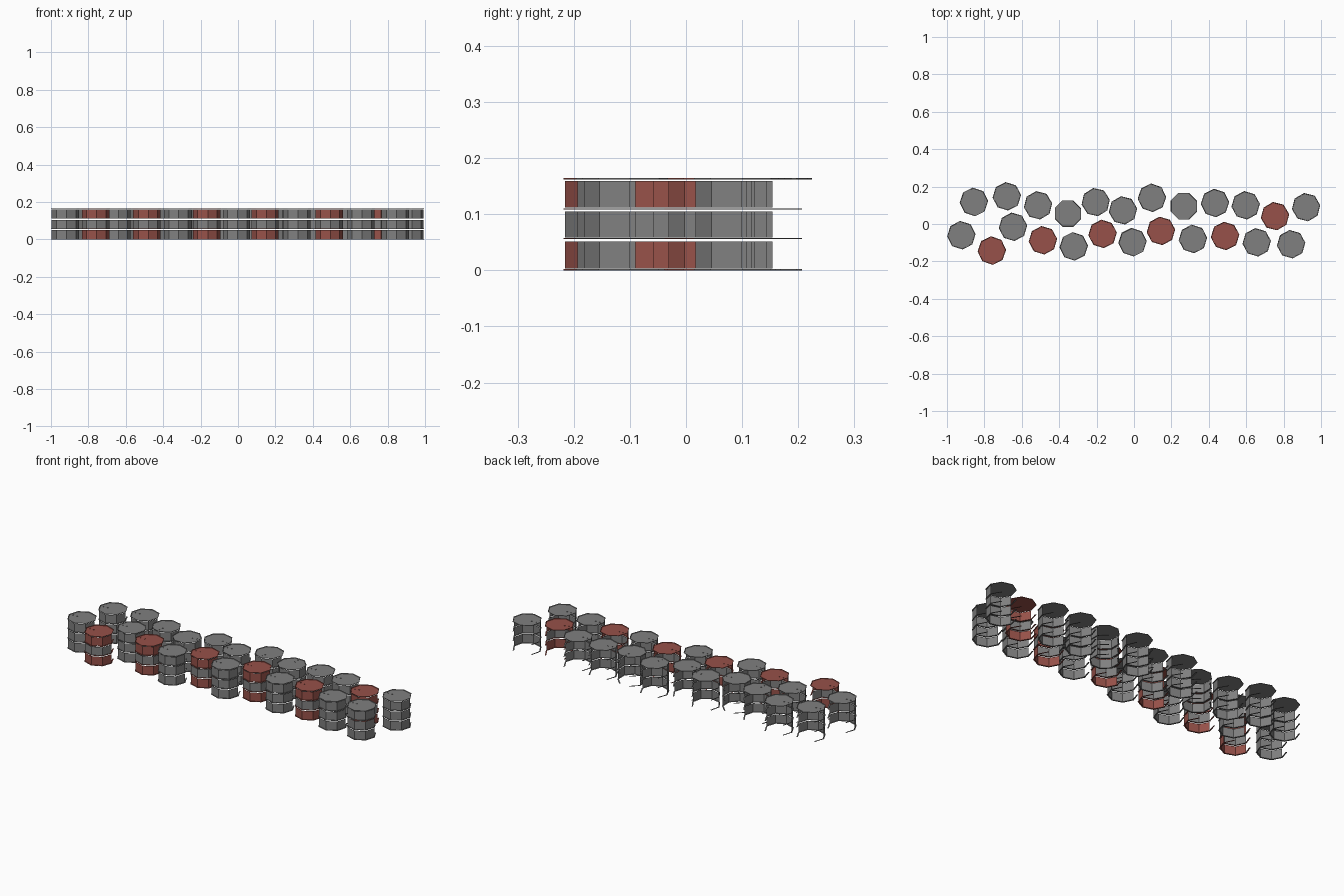
import bpy, bmesh, math
from mathutils import Vector

if "Cube" in bpy.data.objects:
    bpy.data.objects.remove(bpy.data.objects["Cube"])


def material(name, rgb):
    m = bpy.data.materials.new(name)
    m.diffuse_color = (*rgb, 1)
    m.use_nodes = True
    m.node_tree.nodes["Principled BSDF"].inputs["Base Color"].default_value = m.diffuse_color
    return m


GREY = material("drum grey", (0.215, 0.215, 0.215))
RED = material("drum red", (0.31, 0.083, 0.067))

R_BODY, R_RIM, R_IN = 0.0735, 0.0765, 0.069


def ring(bm, prof, rot, limit, mat):
    """Sweep an (r, z) profile round eight sides, keeping sides whose normal y < limit."""
    for k in range(8):
        a0 = math.radians(rot + 45 * k)
        a1 = a0 + math.pi / 4
        if math.sin((a0 + a1) / 2) > limit:
            continue
        for (r0, z0), (r1, z1) in zip(prof, prof[1:]):
            pts = [(r0, a0, z0), (r0, a1, z0), (r1, a1, z1), (r1, a0, z1)]
            f = bm.faces.new([bm.verts.new((r * math.cos(a), r * math.sin(a), z))
                              for r, a, z in pts])
            f.material_index = mat


def disc(bm, c, r, n, z, rot, mat):
    f = bm.faces.new([bm.verts.new((c[0] + r * math.cos(math.radians(rot) + i * math.tau / n),
                                    c[1] + r * math.sin(math.radians(rot) + i * math.tau / n), z))
                      for i in range(n)])
    f.material_index = mat


def drum(name, x, y, red, rot, bung):
    bm = bmesh.new()
    main = 1 if red else 0
    # three front wall bands; the middle one is always grey
    for i, (z0, z1) in enumerate([(0.003, 0.051), (0.058, 0.105), (0.112, 0.159)]):
        ring(bm, [(R_BODY, z0), (R_BODY, z1)], rot, 0.1, 0 if i == 1 else main)
    # thin hoops reaching further round the back
    for z in (0.0, 0.0555, 0.1085):
        ring(bm, [(R_IN, z + 0.001), (R_RIM, z), (R_RIM, z + 0.002), (R_IN, z + 0.001)],
             rot, 0.8, main)
    # lid with raised lip
    disc(bm, (0, 0), R_RIM, 8, 0.162, rot, main)
    ring(bm, [(R_RIM, 0.162), (R_RIM, 0.1645), (R_RIM - 0.003, 0.1645),
              (R_RIM - 0.004, 0.162)], rot, 2, main)
    # two small bungs on the lid
    for r, s in ((0.03, 0.004), (0.054, 0.003)):
        a = math.radians(bung)
        c = (r * math.cos(a), r * math.sin(a))
        disc(bm, c, s, 6, 0.1645, 0, main)
        for i in range(6):
            p = [Vector((c[0] + s * math.cos(j * math.pi / 3),
                         c[1] + s * math.sin(j * math.pi / 3), 0)) for j in (i, i + 1)]
            lo, hi = Vector((0, 0, 0.162)), Vector((0, 0, 0.1645))
            f = bm.faces.new([bm.verts.new(v) for v in (p[0] + lo, p[1] + lo, p[1] + hi, p[0] + hi)])
            f.material_index = main
    bmesh.ops.remove_doubles(bm, verts=bm.verts, dist=0.00005)
    me = bpy.data.meshes.new(name)
    bm.to_mesh(me)
    bm.free()
    me.materials.append(GREY)
    me.materials.append(RED)
    ob = bpy.data.objects.new(name, me)
    ob.location = (x, y, 0)
    bpy.context.collection.objects.link(ob)


# x, y, red?, turn, bung direction
BACK = [(-0.856, 0.118, 0, 4, 190), (-0.68, 0.148, 0, 5, 185), (-0.513, 0.10, 0, 8, 265),
        (-0.353, 0.055, 0, 22.5, 10), (-0.205, 0.117, 0, 10, 0), (-0.059, 0.073, 0, 8, 185),
        (0.096, 0.14, 0, 3, 260), (0.267, 0.095, 0, 22.5, 90), (0.433, 0.112, 0, 4, 185),
        (0.597, 0.10, 0, 6, 185), (0.754, 0.042, 1, 8, 190), (0.92, 0.09, 0, 8, 180)]
FRONT = [(-0.923, -0.06, 0, 5, 180), (-0.76, -0.142, 1, 3, 185), (-0.647, -0.015, 0, 6, 180),
         (-0.487, -0.087, 1, 6, 180), (-0.322, -0.12, 0, 4, 180), (-0.168, -0.053, 1, 5, 180),
         (-0.008, -0.097, 0, 4, 185), (0.144, -0.037, 1, 6, 185), (0.315, -0.08, 0, 5, 180),
         (0.487, -0.064, 1, 5, 180), (0.656, -0.098, 0, 6, 180), (0.84, -0.108, 0, 6, 180)]
for row, drums in (("back", BACK), ("front", FRONT)):
    for i, d in enumerate(drums):
        drum(f"{row}_drum_{i + 1}", *d)
